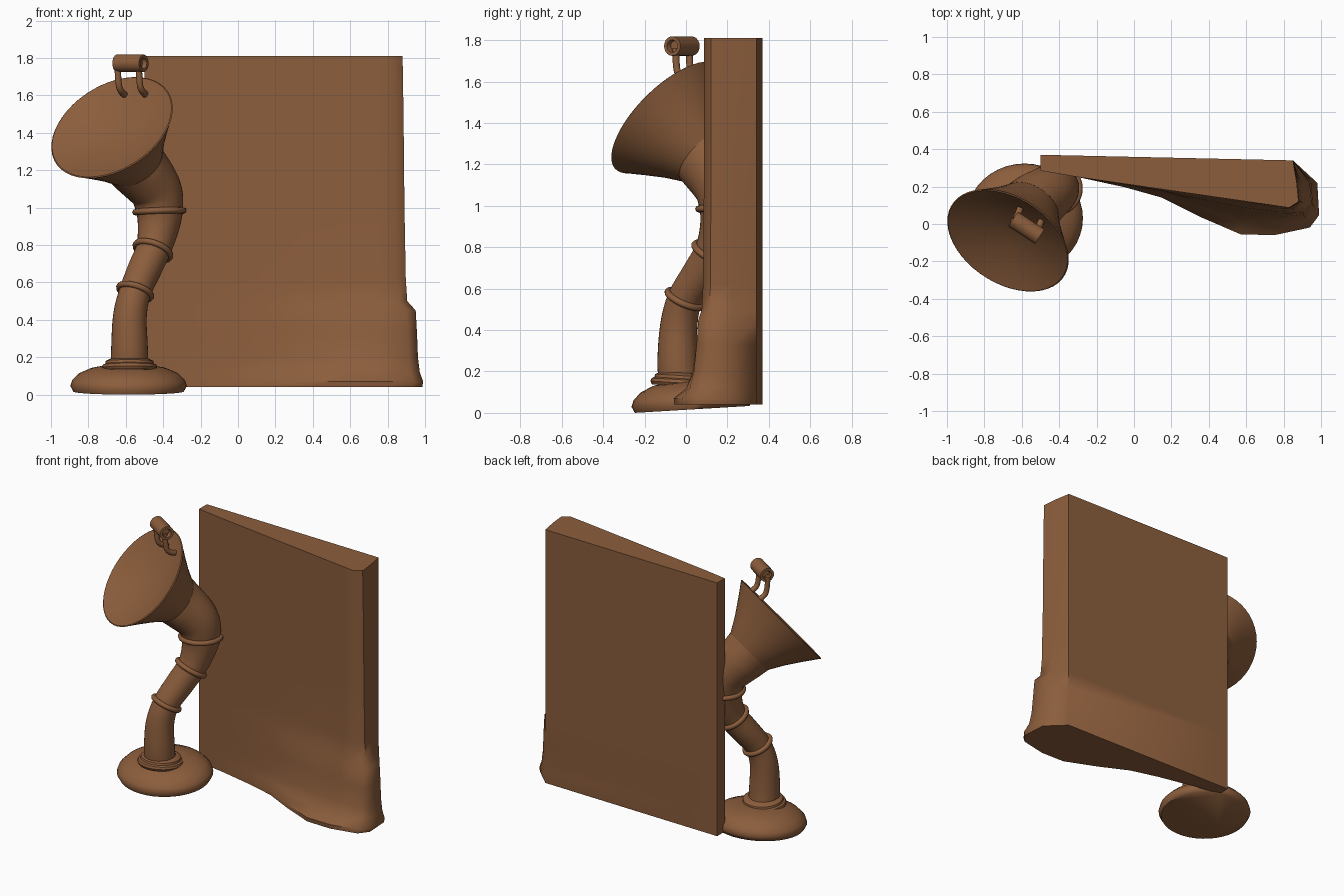
import bpy, bmesh, math
from mathutils import Vector

if "Cube" in bpy.data.objects:
    bpy.data.objects.remove(bpy.data.objects["Cube"])

brown = bpy.data.materials.new("warm brown")
brown.diffuse_color = (0.26, 0.11, 0.045, 1)
brown.use_nodes = True
brown.node_tree.nodes["Principled BSDF"].inputs["Base Color"].default_value = brown.diffuse_color
UP = Vector((0, 0, 1))


def loft(name, rings, angle=40, closed=False):
    """Skin a list of point rings; cap both ends or join last to first."""
    bm = bmesh.new()
    vs = [[bm.verts.new(p) for p in r] for r in rings]
    n = len(vs[0])
    pairs = list(zip(vs, vs[1:])) + ([(vs[-1], vs[0])] if closed else [])
    for a, b in pairs:
        for i in range(n):
            j = (i + 1) % n
            bm.faces.new((a[i], a[j], b[j], b[i]))
    if not closed:
        bm.faces.new(vs[0][::-1])
        bm.faces.new(vs[-1])
    bmesh.ops.recalc_face_normals(bm, faces=bm.faces)
    me = bpy.data.meshes.new(name)
    bm.to_mesh(me)
    bm.free()
    me.materials.append(brown)
    ob = bpy.data.objects.new(name, me)
    bpy.context.collection.objects.link(ob)
    bpy.ops.object.select_all(action='DESELECT')
    ob.select_set(True)
    bpy.context.view_layer.objects.active = ob
    bpy.ops.object.shade_smooth_by_angle(angle=math.radians(angle))
    return ob


def circle(c, axis, r, n=32):
    q = UP.rotation_difference(Vector(axis).normalized())
    return [Vector(c) + q @ Vector((r * math.cos(2 * math.pi * k / n),
                                    r * math.sin(2 * math.pi * k / n), 0)) for k in range(n)]


def lathe(name, c, axis, profile, n=32, angle=40, closed=False):
    """Profile of (radius, distance along axis)."""
    a = Vector(axis).normalized()
    return loft(name, [circle(Vector(c) + a * h, a, r, n) for r, h in profile], angle, closed)


def smooth_path(pts, steps=4):
    """Catmull-Rom through points (x, y, z, radius)."""
    p = [Vector(q) for q in pts]
    p = [2 * p[0] - p[1]] + p + [2 * p[-1] - p[-2]]
    out = []
    for a, b, c, d in zip(p, p[1:], p[2:], p[3:]):
        for k in range(steps):
            t = k / steps
            out.append(0.5 * (2 * b + (c - a) * t + (2 * a - 5 * b + 4 * c - d) * t * t
                              + (3 * b - a - 3 * c + d) * t ** 3))
    return out + [p[-2]]


def tube(name, pts, n=32, steps=4, end_axis=None):
    path = smooth_path(pts, steps)
    tans = []
    for i in range(len(path)):
        tans.append((path[min(i + 1, len(path) - 1)] - path[max(i - 1, 0)]).to_3d().normalized())
    if end_axis:
        tans[-1] = Vector(end_axis)
    loft(name, [circle(p.to_3d(), t, p[3], n) for p, t in zip(path, tans)], 50)
    return path, tans


# Upright panel with a swollen lower right foot
def front(x):
    return 0.28 - 0.145 * (x + 0.5)


levels = [(0.04, 0.985, 0.175), (0.07, 0.99, 0.18), (0.12, 0.972, 0.11), (0.2, 0.962, 0.075),
          (0.33, 0.957, 0.05), (0.45, 0.95, 0.035), (0.50, 0.905, 0.015), (0.62, 0.897, 0.005),
          (1.0, 0.89, 0.0), (1.5, 0.885, 0.0), (1.81, 0.88, 0.0)]
rings = []
for z, xr, b in levels:
    sec = [(-0.5, 0.37), (-0.5, 0.285)]
    for x, f in ((-0.3, 0), (-0.05, 0.1), (0.15, 0.25), (0.35, 0.65), (0.57, 1.0), (0.75, 0.88)):
        sec.append((x, front(x) - f * b))
    sec += [(xr - 0.05, front(xr - 0.05) - 0.5 * b), (xr, 0.12 - 0.4 * b),
            (xr - 0.01, 0.22), (0.85, 0.34)]
    rings.append([(x, y, z) for x, y in sec])
loft("panel", rings, 50)

# Slightly tilted round base
rings = []
for r, h in ((0.295, 0), (0.312, 0.03), (0.302, 0.06), (0.265, 0.097), (0.2, 0.125), (0.12, 0.14)):
    ring = []
    for k in range(40):
        a = 2 * math.pi * k / 40
        y = 0.03 + 0.94 * r * math.sin(a)
        ring.append((-0.585 + r * math.cos(a), y, h + 0.06 * (y + 0.25)))
    rings.append(ring)
loft("base", rings, 60)

# Collar where the pipe meets the base
lathe("base_collar", (-0.58, -0.025, 0.13), (0, 0.06, 1),
      [(0.14, 0), (0.148, 0.015), (0.143, 0.03), (0.13, 0.036), (0.127, 0.05), (0.1, 0.064)])

# Curved pipe, widening toward the horn
axis = Vector((-0.41, -0.64, 0.65)).normalized()
rim = Vector((-0.675, -0.09, 1.43))
neck = rim - axis * 0.29
pipe = [(-0.58, -0.03, 0.13, 0.10), (-0.58, -0.04, 0.25, 0.098), (-0.578, -0.035, 0.42, 0.09),
        (-0.55, -0.005, 0.55, 0.085), (-0.50, 0.07, 0.67, 0.09), (-0.455, 0.13, 0.77, 0.093),
        (-0.43, 0.17, 0.87, 0.107), (-0.42, 0.19, 0.98, 0.125), (-0.445, 0.175, 1.10, 0.143),
        (*neck, 0.168)]
path, tans = tube("pipe", pipe, end_axis=axis)

# Raised joint rings on the pipe
for i, name in ((3, "lower"), (5, "middle"), (7, "upper")):
    p, t = path[i * 4], tans[i * 4]
    m = 0.017
    prof = [(p[3] + 0.004 + m * math.cos(k * math.pi / 4), m * math.sin(k * math.pi / 4))
            for k in range(8)]
    lathe(name + "_joint_ring", p.to_3d(), t, prof, 32, 60, True)

# Horn with a thin lip and shallow dished mouth
lathe("horn", rim, axis,
      [(0.16, -0.3), (0.17, -0.285), (0.225, -0.19), (0.29, -0.095), (0.347, -0.015), (0.356, -0.004),
       (0.35, 0.0), (0.333, -0.006), (0.25, -0.035), (0.13, -0.06), (0.04, -0.07)], 48)

# Small hollow roll above the rim
roll_axis = Vector((0.14, -0.092, 0)).normalized()
lathe("roll", (-0.575, -0.02, 1.772), roll_axis,
      [(0.025, -0.06), (0.03, -0.085), (0.047, -0.085), (0.047, 0.085), (0.03, 0.085), (0.025, 0.06)], 20)

# Two bent legs holding the roll
for name, x, y in (("left_leg", -0.643, 0.015), ("right_leg", -0.53, -0.05)):
    tube(name, [(x, y, 1.76, 0.017), (x + 0.002, y + 0.002, 1.70, 0.017),
                (x + 0.008, y + 0.01, 1.645, 0.017), (x + 0.022, y + 0.035, 1.618, 0.018),
                (x + 0.035, y + 0.07, 1.605, 0.018)], 12, 3)
